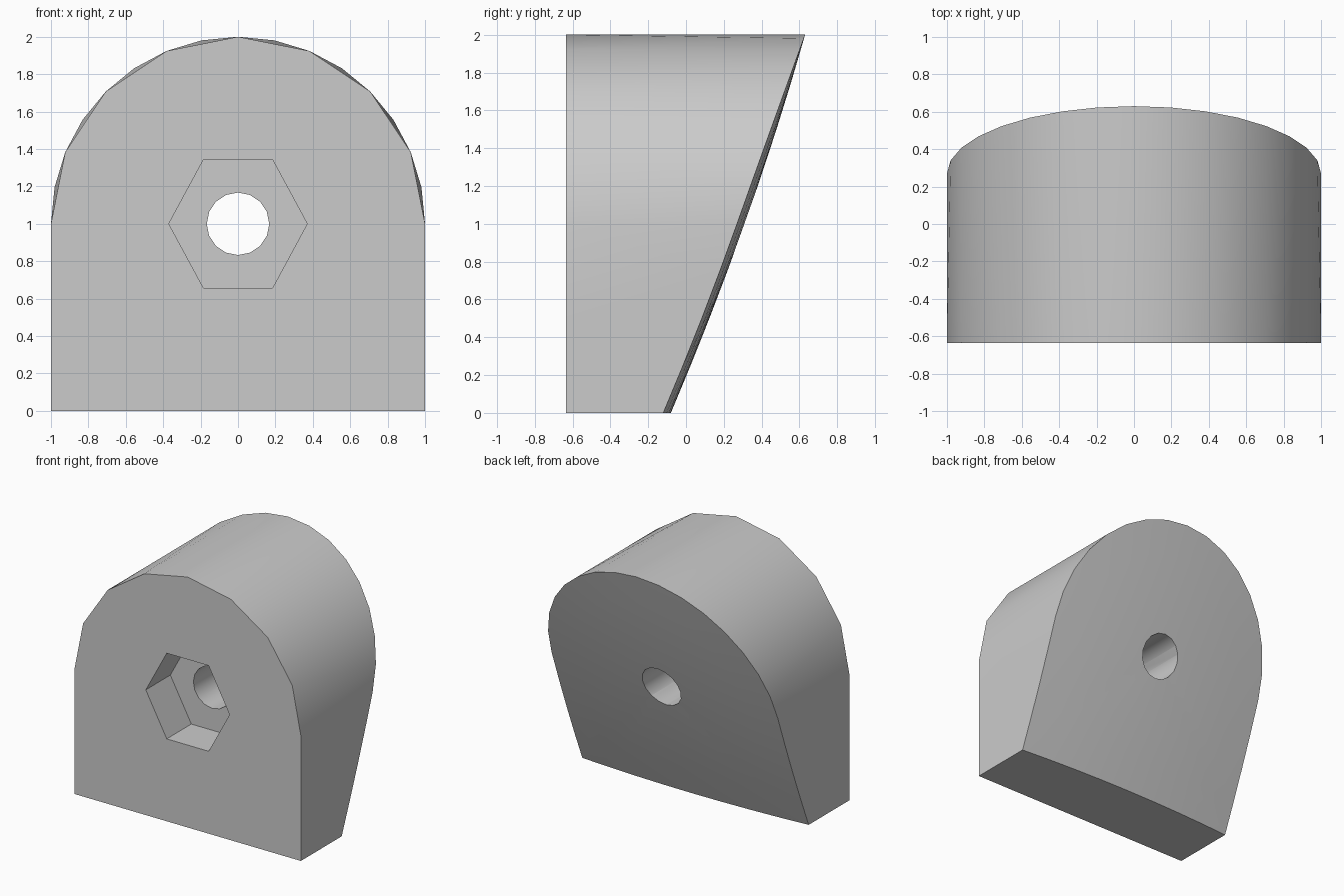
import bpy
import math
from math import sin, cos, pi

if "Cube" in bpy.data.objects:
    bpy.data.objects.remove(bpy.data.objects["Cube"], do_unlink=True)

FRONT = -0.635
COLS = 32


def outline(k):
    """Arch outline around its centre: 16 arc steps, then sides and base."""
    k %= COLS
    if k <= 16:
        return cos(pi * k / 16), sin(pi * k / 16)
    if k <= 20:
        return -1, -(k - 16) / 4
    if k <= 28:
        return -1 + (k - 20) / 4, -1
    return 1, -1 + (k - 28) / 4


def back_y(x, z):
    """Tilted, slightly domed back surface."""
    return 0.31 + 0.355 * z - 0.035 * z * z - 0.04 * x * x


def make_object(name, verts, faces):
    mesh = bpy.data.meshes.new(name)
    mesh.from_pydata(verts, [], faces)
    mesh.update()
    obj = bpy.data.objects.new(name, mesh)
    bpy.context.collection.objects.link(obj)
    return obj


# Block: coarse arch at the front, fine arch and domed rings at the back
verts, faces = [], []
half = COLS // 2
for k in range(0, COLS, 2):
    x, z = outline(k)
    verts.append((x, FRONT, 1 + z))
rings = 4
for r in range(rings):
    t = 1 - r / rings
    for k in range(COLS):
        x, z = (t * c for c in outline(k))
        verts.append((x, back_y(x, z), 1 + z))
verts.append((0, back_y(0, 0), 1))
centre = len(verts) - 1


def back(r, k):
    return half + r * COLS + k % COLS


faces.append(list(range(half)))
for i in range(half):
    f0, f1 = i, (i + 1) % half
    b0, b1, b2 = (back(0, 2 * i + j) for j in range(3))
    faces += [(f0, b0, b1), (f0, b1, f1), (f1, b1, b2)]
for k in range(COLS):
    for r in range(rings - 1):
        faces.append((back(r, k), back(r + 1, k), back(r + 1, k + 1), back(r, k + 1)))
    faces.append((back(rings - 1, k), centre, back(rings - 1, k + 1)))
block = make_object("arched_block", verts, faces)

# Consistent outward normals
bpy.context.view_layer.objects.active = block
block.select_set(True)
bpy.ops.object.mode_set(mode='EDIT')
bpy.ops.mesh.select_all(action='SELECT')
bpy.ops.mesh.normals_make_consistent(inside=False)
bpy.ops.object.mode_set(mode='OBJECT')


def cut(name, sides, rx, rz, y0, y1):
    """Cut a prism running along y through the block."""
    ring = [(rx * cos(2 * pi * i / sides), rz * sin(2 * pi * i / sides)) for i in range(sides)]
    pts = [(x, y, 1 + z) for y in (y0, y1) for x, z in ring]
    sides_f = [(i, sides + i, sides + (i + 1) % sides, (i + 1) % sides) for i in range(sides)]
    caps = [list(range(sides)), list(range(2 * sides - 1, sides - 1, -1))]
    cutter = make_object(name, pts, sides_f + caps)
    cutter.hide_render = True
    mod = block.modifiers.new(name, 'BOOLEAN')
    mod.operation = 'DIFFERENCE'
    mod.solver = 'EXACT'
    mod.object = cutter
    bpy.ops.object.modifier_apply(modifier=mod.name)
    bpy.data.objects.remove(cutter, do_unlink=True)


# Hexagonal nut pocket and round bolt hole
cut("nut_pocket_cutter", 6, 0.37, 0.342 / sin(pi / 3), -1, -0.325)
cut("bolt_hole_cutter", 16, 0.167, 0.167, -1.1, 1)

# Grey finish
grey = bpy.data.materials.new("plain_grey")
grey.use_nodes = True
colour = (0.6, 0.6, 0.6, 1)
grey.diffuse_color = colour
grey.node_tree.nodes["Principled BSDF"].inputs["Base Color"].default_value = colour
block.data.materials.clear()
block.data.materials.append(grey)
for p in block.data.polygons:
    p.material_index = 0

bpy.ops.object.shade_smooth_by_angle(angle=math.radians(30))
